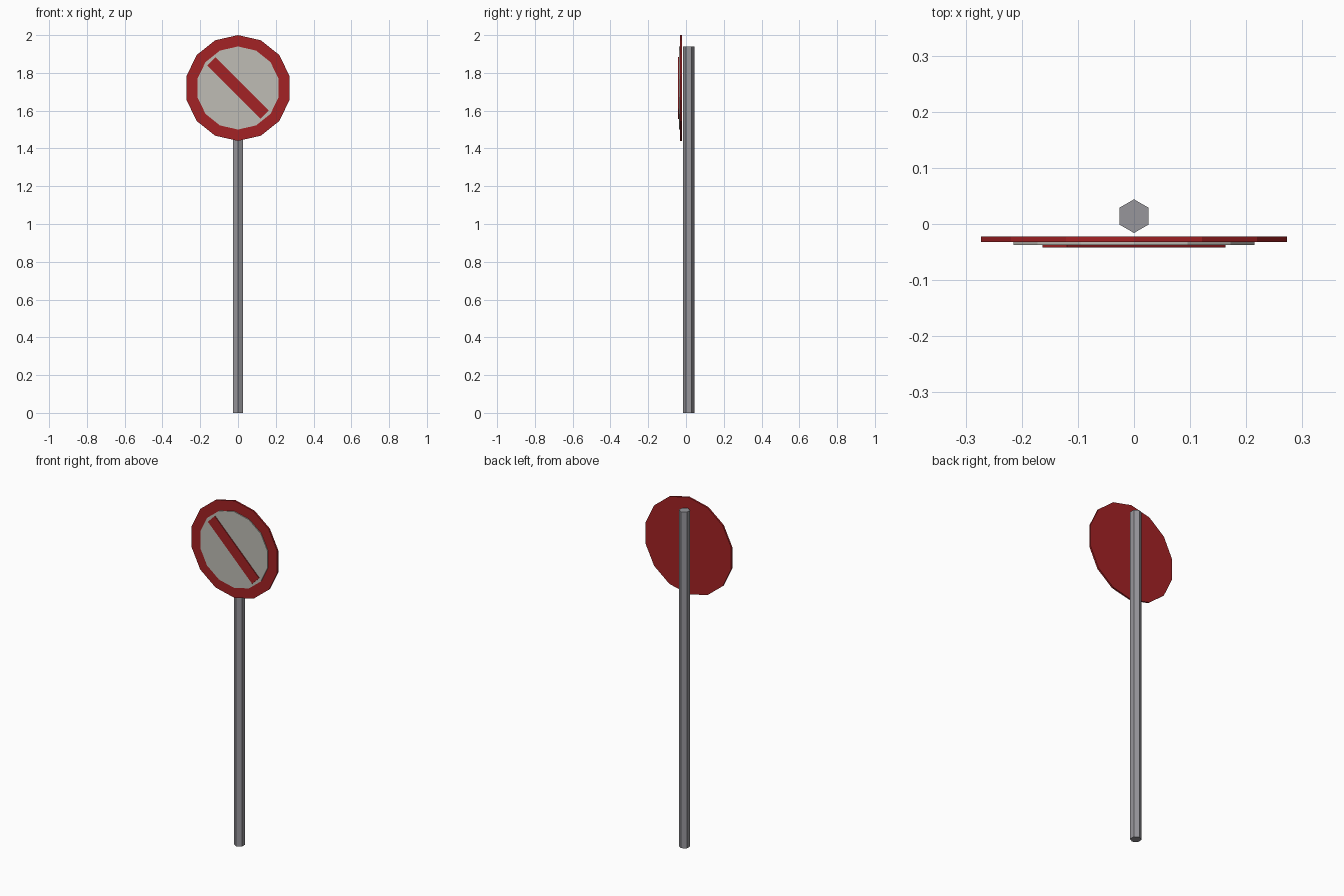
import bpy
from math import radians
from mathutils import Matrix

cube = bpy.data.objects.get("Cube")
if cube:
    bpy.data.objects.remove(cube, do_unlink=True)


def make_material(name, rgb):
    mat = bpy.data.materials.new(name)
    mat.use_nodes = True
    colour = (*rgb, 1)
    mat.diffuse_color = colour
    bsdf = next(n for n in mat.node_tree.nodes if n.type == 'BSDF_PRINCIPLED')
    bsdf.inputs["Base Color"].default_value = colour
    return mat


red = make_material("sign red", (0.37, 0.016, 0.018))
white = make_material("sign off white", (0.52, 0.505, 0.46))
grey = make_material("pole grey", (0.31, 0.305, 0.33))

CENTRE_Z = 1.72


def finish(name, mat):
    obj = bpy.context.object
    obj.name = obj.data.name = name
    obj.data.materials.append(mat)
    return obj


def disc(name, radius, front, back, mat):
    """Fourteen-sided plate facing -y, with a corner at the top."""
    bpy.ops.mesh.primitive_cylinder_add(vertices=14, radius=radius, depth=back - front)
    obj = finish(name, mat)
    obj.data.transform(Matrix.Rotation(radians(90), 4, 'X'))
    obj.location = (0, (front + back) / 2, CENTRE_Z)
    return obj


# Hexagonal pole, corners towards front and back
bpy.ops.mesh.primitive_cylinder_add(vertices=6, radius=0.03, depth=1.94,
                                    location=(0, 0.014, 0.97))
finish("pole", grey)

# Red backing plate and pale face, stacked towards the front
disc("sign_plate", 0.28, -0.032, -0.022, red)
disc("sign_face", 0.22, -0.037, -0.032, white)

# Diagonal bar, from upper left to lower right as seen from the front
bpy.ops.mesh.primitive_cube_add(size=1)
bar = finish("diagonal_bar", red)
bar.data.transform(Matrix.Diagonal((0.4, 0.005, 0.062, 1)))
bar.rotation_euler.y = radians(45)
bar.location = (0, -0.0392, CENTRE_Z)
